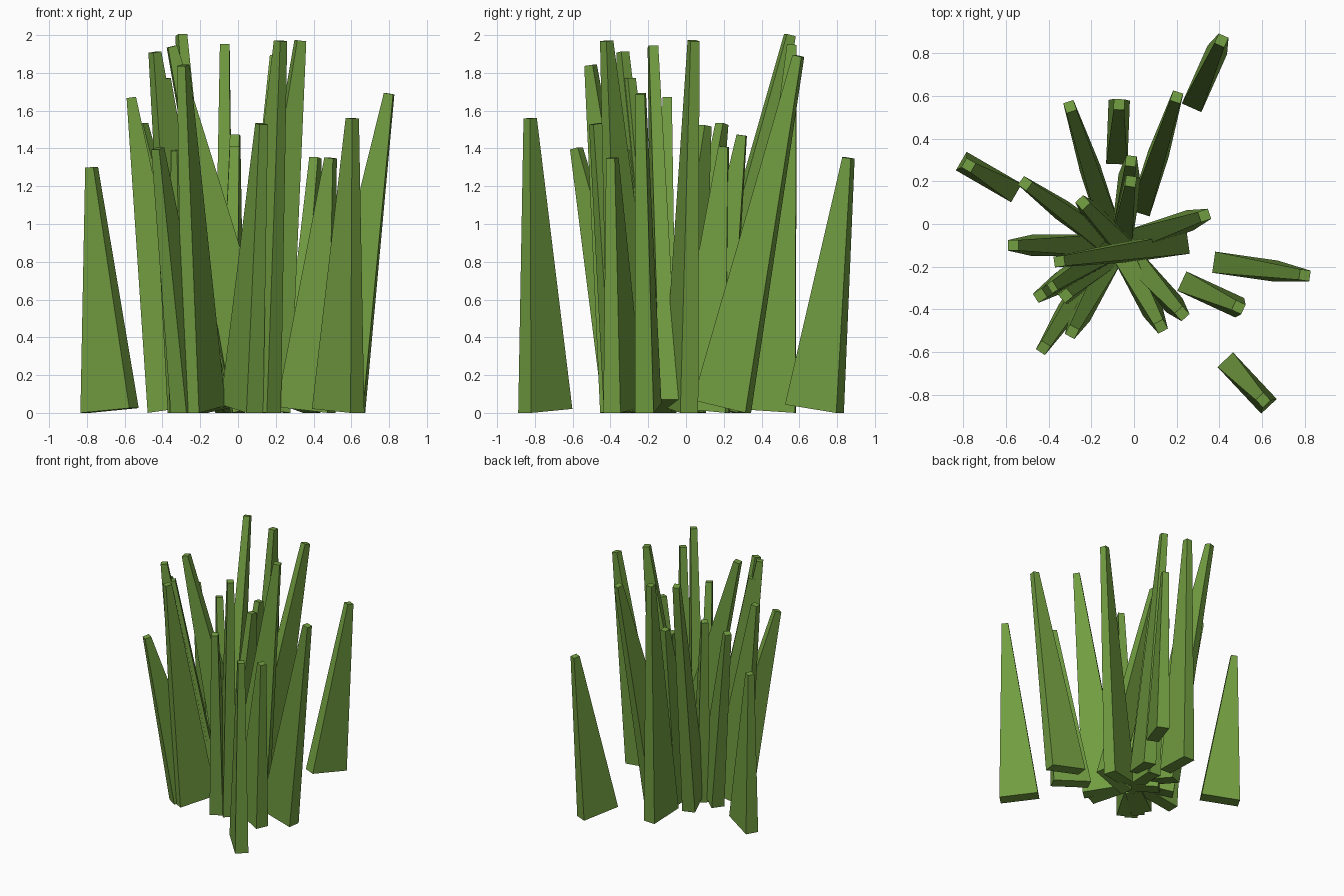
import bpy
import bmesh
from mathutils import Vector

if "Cube" in bpy.data.objects:
    bpy.data.objects.remove(bpy.data.objects["Cube"])

green = bpy.data.materials.new("grass_green")
green.diffuse_color = (0.165, 0.335, 0.052, 1)
green.use_nodes = True
green.node_tree.nodes["Principled BSDF"].inputs["Base Color"].default_value = green.diffuse_color

BASE_LONG, BASE_WIDE, TIP = 0.30, 0.10, 0.05


def blade(name, root, tip):
    """Tapered box leaning from its root (x, y) to its tip (x, y, z)."""
    tip = Vector(tip)
    flat = Vector((tip.x - root[0], tip.y - root[1], 0))
    lean = flat.length / tip.z
    base = Vector((root[0], root[1], BASE_LONG / 2 * lean))
    axis = (tip - base).normalized()
    side = Vector((0, 0, 1)).cross(flat).normalized()
    out = side.cross(axis).normalized()
    bm = bmesh.new()
    rings = []
    for centre, a, b in ((base, BASE_LONG / 2, BASE_WIDE / 2), (tip, TIP / 2, TIP / 2)):
        rings.append([bm.verts.new(centre + out * a * i + side * b * j)
                      for i, j in ((-1, -1), (1, -1), (1, 1), (-1, 1))])
    low, high = rings
    bm.faces.new(low[::-1])
    bm.faces.new(high)
    for k in range(4):
        n = (k + 1) % 4
        bm.faces.new((low[k], low[n], high[n], high[k]))
    bmesh.ops.recalc_face_normals(bm, faces=bm.faces)
    mesh = bpy.data.meshes.new(name)
    bm.to_mesh(mesh)
    bm.free()
    mesh.materials.append(green)
    bpy.context.collection.objects.link(bpy.data.objects.new(name, mesh))


# Stray blades standing apart from the clump
outer = [
    ((0.33, 0.68), (0.41, 0.86, 1.35)),
    ((-0.68, 0.22), (-0.775, 0.275, 1.30)),
    ((0.52, -0.20), (0.80, -0.24, 1.69)),
    ((0.36, -0.33), (0.49, -0.39, 1.35)),
    ((0.53, -0.745), (0.605, -0.825, 1.56)),
    ((-0.075, 0.43), (-0.07, 0.56, 1.95)),
]
# Blades fanning out of the central clump
clump = [
    ((0.07, 0.19), (0.20, 0.595, 1.89)),
    ((-0.16, 0.12), (-0.30, 0.55, 2.0)),
    ((-0.22, -0.02), (-0.51, 0.19, 1.53)),
    ((-0.10, -0.05), (-0.24, 0.10, 1.52)),
    ((-0.04, 0.08), (-0.015, 0.295, 1.47)),
    ((-0.035, 0.07), (-0.015, 0.20, 1.41)),
    ((0.12, -0.03), (0.33, 0.04, 1.97)),
    ((0.09, -0.27), (0.225, -0.42, 1.97)),
    ((0.02, -0.28), (0.125, -0.48, 1.53)),
    ((-0.18, -0.30), (-0.29, -0.505, 1.84)),
    ((-0.235, -0.29), (-0.425, -0.58, 1.40)),
    ((-0.22, -0.195), (-0.44, -0.335, 1.91)),
    ((-0.20, -0.18), (-0.39, -0.30, 1.77)),
    ((-0.22, -0.25), (-0.32, -0.335, 1.39)),
    ((-0.33, -0.10), (-0.565, -0.10, 1.67)),
    ((0.11, -0.11), (-0.35, -0.175, 1.94)),
]
for label, group in (("outer_blade", outer), ("clump_blade", clump)):
    for i, (root, tip) in enumerate(group, 1):
        blade(f"{label}_{i}", root, tip)
